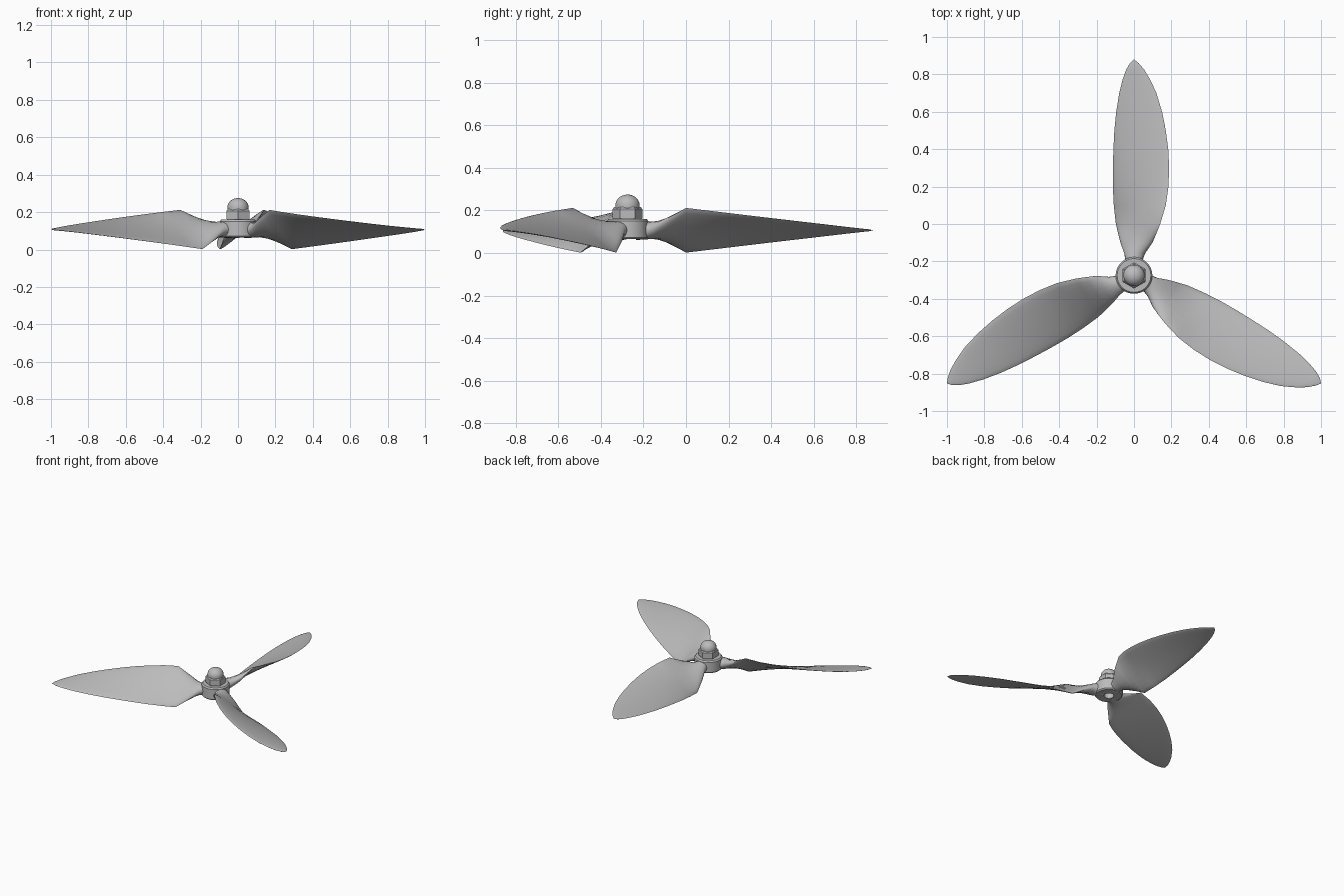
import bpy
import bmesh
from math import sin, cos, pi, radians
from mathutils import Matrix, Vector

if "Cube" in bpy.data.objects:
    bpy.data.objects.remove(bpy.data.objects["Cube"], do_unlink=True)

HUB_Y = -0.275      # rotation axis
MID_Z = 0.107       # height of the blade axis
TIP = 1.155         # blade length from the axis
WIDEST_RISE = 0.275

metal = bpy.data.materials.new("grey metal")
metal.use_nodes = True
metal.diffuse_color = (0.5, 0.5, 0.5, 1)
metal.node_tree.nodes["Principled BSDF"].inputs["Base Color"].default_value = (0.5, 0.5, 0.5, 1)


def finish(bm, name, angle=35):
    bmesh.ops.recalc_face_normals(bm, faces=bm.faces)
    mesh = bpy.data.meshes.new(name)
    bm.to_mesh(mesh)
    bm.free()
    mesh.materials.append(metal)
    obj = bpy.data.objects.new(name, mesh)
    bpy.context.collection.objects.link(obj)
    bpy.ops.object.select_all(action='DESELECT')
    obj.select_set(True)
    bpy.context.view_layer.objects.active = obj
    bpy.ops.object.shade_smooth_by_angle(angle=radians(angle))
    return obj


def bridge(bm, a, b):
    for i in range(len(a)):
        j = (i + 1) % len(a)
        bm.faces.new((a[i], a[j], b[j], b[i]))


def lathe(name, profile, sides, closed=False, angle=35):
    """Turn (radius, z) points around the rotor axis."""
    bm = bmesh.new()
    rings = []
    for r, z in profile:
        rings.append([bm.verts.new((r * sin(2 * pi * k / sides),
                                    HUB_Y + r * cos(2 * pi * k / sides), z))
                      for k in range(sides)])
    for a, b in zip(rings, rings[1:]):
        bridge(bm, a, b)
    if closed:
        bridge(bm, rings[-1], rings[0])
    else:
        bm.faces.new(rings[0])
        bm.faces.new(rings[-1])
    return finish(bm, name, angle)


def blade(name, turn):
    # radius, trailing edge x, leading edge x, thickness
    stations = [
        (0.04, -0.05, 0.05, 0.09), (0.085, -0.047, 0.047, 0.088),
        (0.12, -0.052, 0.06, 0.08), (0.175, -0.072, 0.098, 0.06),
        (0.225, -0.085, 0.12, 0.042), (0.275, -0.097, 0.14, 0.026),
        (0.375, -0.108, 0.17, 0.024), (0.475, -0.113, 0.184, 0.023),
        (0.575, -0.113, 0.188, 0.022), (0.675, -0.11, 0.183, 0.02),
        (0.775, -0.105, 0.17, 0.018), (0.875, -0.095, 0.15, 0.016),
        (0.975, -0.079, 0.12, 0.014), (1.05, -0.06, 0.085, 0.012),
        (1.1, -0.042, 0.055, 0.01), (1.135, -0.022, 0.025, 0.008),
    ]
    bm = bmesh.new()
    rings = []
    for r, x0, x1, thick in stations:
        # pitch grows from the round root, then washes out to the tip
        if r < WIDEST_RISE:
            rise = 0.105 * max(0, (r - 0.09) / (WIDEST_RISE - 0.09))
        else:
            rise = 0.105 * (TIP - r) / (TIP - WIDEST_RISE)
        centre = Vector(((x0 + x1) / 2, r, MID_Z))
        half = Vector(((x1 - x0) / 2, 0, rise))
        up = Vector((-half.z, 0, half.x)).normalized() * thick / 2
        rings.append([bm.verts.new(centre + half * cos(k * pi / 10) + up * sin(k * pi / 10))
                      for k in range(20)])
    for a, b in zip(rings, rings[1:]):
        bridge(bm, a, b)
    bm.faces.new(rings[0])
    tip = bm.verts.new((0, TIP, MID_Z))
    last = rings[-1]
    for i in range(len(last)):
        bm.faces.new((last[i], last[(i + 1) % len(last)], tip))
    bm.transform(Matrix.Translation((0, HUB_Y, 0)) @ Matrix.Rotation(turn, 4, 'Z'))
    return finish(bm, name, 50)


# Three twisted blades
for index, label in enumerate(("rear", "right", "left")):
    blade(label + "_blade", index * 2 * pi / 3)

# Hub with shaft bore
lathe("hub", [(0.035, 0.065), (0.09, 0.065), (0.098, 0.073), (0.098, 0.15),
              (0.09, 0.16), (0.035, 0.16)], 48, closed=True)

# Hexagonal nut with chamfered rim
lathe("hex_nut", [(0.066, 0.158), (0.07, 0.164), (0.07, 0.207), (0.062, 0.216)], 6, angle=15)

# Domed cap on the nut
dome = [(0.057, 0.205), (0.057, 0.225)]
dome += [(0.057 * cos(a * pi / 20), 0.225 + 0.05 * sin(a * pi / 20)) for a in range(1, 10)]
lathe("nut_dome", dome + [(0.002, 0.275)], 32)
